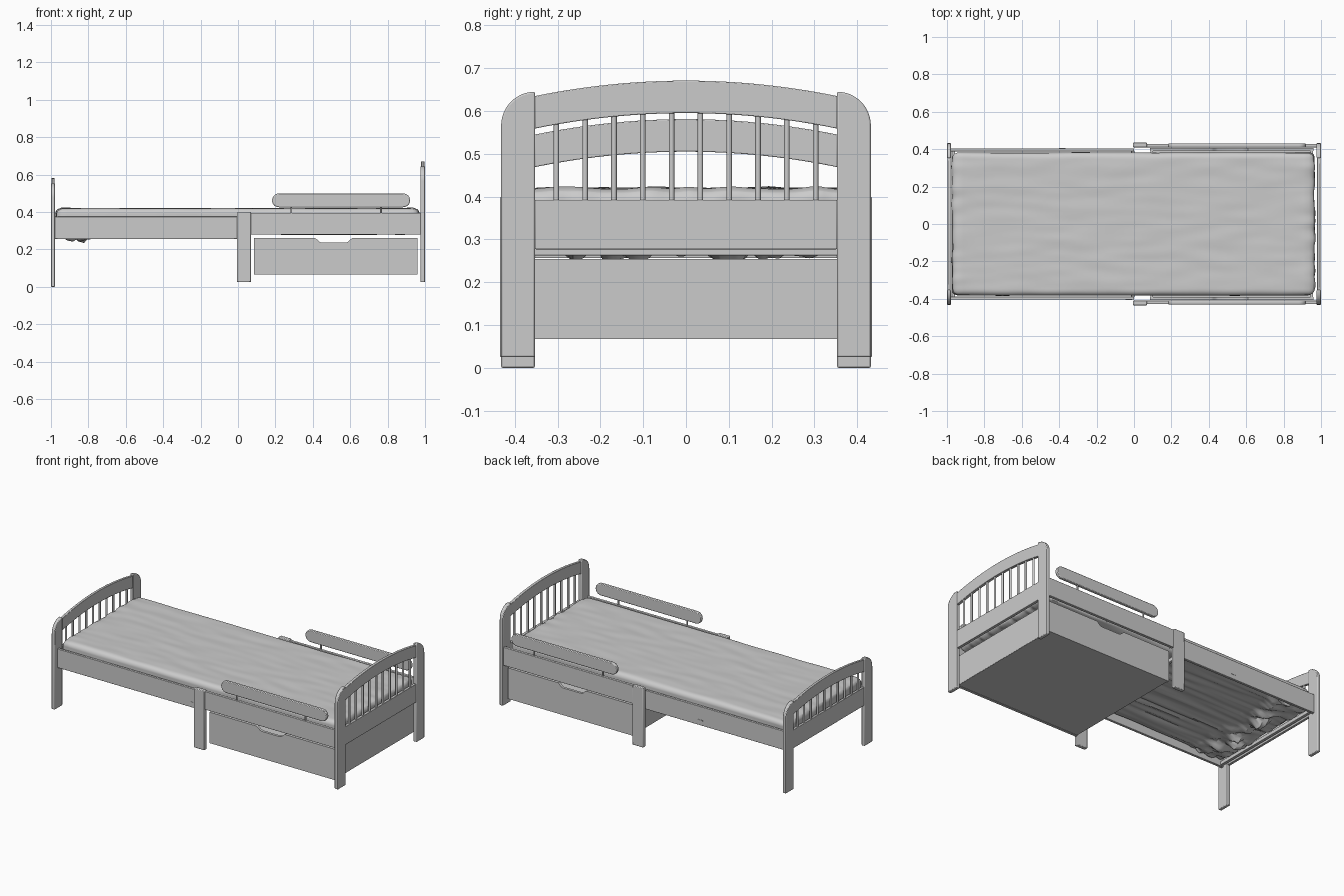
import bpy, bmesh, math
from mathutils import Vector, noise

if "Cube" in bpy.data.objects:
    bpy.data.objects.remove(bpy.data.objects["Cube"])

grey = bpy.data.materials.new("plain_grey")
grey.use_nodes = True
COLOUR = (0.6, 0.6, 0.6, 1)
grey.diffuse_color = COLOUR
grey.node_tree.nodes["Principled BSDF"].inputs["Base Color"].default_value = COLOUR


def finish(name, bm, bevel=0.0, smooth=False):
    bmesh.ops.recalc_face_normals(bm, faces=bm.faces[:])
    mesh = bpy.data.meshes.new(name)
    bm.to_mesh(mesh)
    bm.free()
    mesh.materials.append(grey)
    obj = bpy.data.objects.new(name, mesh)
    bpy.context.collection.objects.link(obj)
    if bevel:
        mod = obj.modifiers.new("soft_edges", "BEVEL")
        mod.width, mod.segments, mod.limit_method = bevel, 2, "ANGLE"
    if smooth:
        bpy.ops.object.select_all(action="DESELECT")
        obj.select_set(True)
        bpy.context.view_layer.objects.active = obj
        bpy.ops.object.shade_smooth_by_angle(angle=math.radians(35))
    return obj


def prism(name, outline, axis, start, end, bevel=0.002):
    """Extrude an outline, in (y, z) along x or in (x, z) along y."""
    bm = bmesh.new()
    place = (lambda p: (start, *p)) if axis == "x" else (lambda p: (p[0], start, p[1]))
    face = bm.faces.new([bm.verts.new(place(p)) for p in outline])
    new = bmesh.ops.extrude_face_region(bm, geom=[face])["geom"]
    step = Vector((end - start, 0, 0) if axis == "x" else (0, end - start, 0))
    bmesh.ops.translate(bm, vec=step, verts=[v for v in new if isinstance(v, bmesh.types.BMVert)])
    return finish(name, bm, bevel, True)


def box(name, x, y, z, bevel=0.002):
    return prism(name, [(x[0], z[0]), (x[1], z[0]), (x[1], z[1]), (x[0], z[1])], "y", *y, bevel)


def rod(name, x, y, z0, z1, radius):
    bm = bmesh.new()
    bmesh.ops.create_cone(bm, cap_ends=True, segments=12, radius1=radius, radius2=radius, depth=z1 - z0)
    bmesh.ops.translate(bm, vec=(x, y, (z0 + z1) / 2), verts=bm.verts[:])
    return finish(name, bm, 0, True)


def arc(cx, cz, r, a0, a1, n=12):
    return [(cx + r * math.cos(math.radians(a0 + (a1 - a0) * i / n)),
             cz + r * math.sin(math.radians(a0 + (a1 - a0) * i / n))) for i in range(n + 1)]


# End boards: rounded posts, arched rail, spindles and lower panel
INNER, OUTER = 0.353, 0.432


def end_board(name, x0, x1, foot, post_top, panel):
    r = OUTER - INNER
    mid = (x0 + x1) / 2
    crown = lambda y: 0.036 * (1 - (y / INNER) ** 2)
    for side, label in ((1, "back"), (-1, "front")):
        shape = [(INNER, foot), (OUTER, foot)] + arc(INNER, post_top - r, r, 0, 90)
        prism(f"{name}_{label}_post", [(side * y, z) for y, z in shape], "x", x0, x1, 0.004)
    ys = [INNER * (i / 12 - 1) for i in range(25)]
    low, high = post_top - 0.086, post_top - 0.01
    arch = [(y, low + crown(y)) for y in ys] + [(y, high + crown(y)) for y in reversed(ys)]
    prism(f"{name}_arched_rail", arch, "x", x0 + 0.003, x1 - 0.003)
    box(f"{name}_panel", (x0 + 0.003, x1 - 0.003), (-INNER, INNER), panel)
    for i in range(10):
        y = (i - 4.5) * 0.0673
        rod(f"{name}_spindle_{i + 1}", mid, y, panel[1] - 0.005, low + crown(y) + 0.005, 0.0065)


end_board("headboard", 0.976, 1.0, 0.025, 0.645, (0.277, 0.392))
end_board("footboard", -1.0, -0.978, 0.0, 0.555, (0.256, 0.372))

# Side pieces, the same front and back
for side, label in ((-1, "front"), (1, "back")):
    span = lambda a, b: (side * a, side * b)
    box(f"{label}_sliding_rail", (-0.98, 0.0), span(0.388, 0.404), (0.256, 0.375))
    box(f"{label}_fixed_rail", (0.06, 0.98), span(0.41, 0.428), (0.28, 0.395))
    box(f"{label}_middle_leg", (-0.005, 0.07), span(0.41, 0.435), (0.025, 0.4), 0.004)
    slot_x = -0.045 if side < 0 else -0.4
    box(f"{label}_rail_slot", (slot_x, slot_x + 0.035), span(0.403, 0.406), (0.284, 0.291), 0)
    # Guard rail with round ends, on two pegs
    r, mid = 0.037, 0.4625
    pill = arc(0.92 - r, mid, r, -90, 90) + arc(0.182 + r, mid, r, 90, 270)
    prism(f"{label}_guard_rail", pill, "y", *span(0.41, 0.43), 0.004)
    for i, x in enumerate((0.285, 0.765)):
        rod(f"{label}_guard_peg_{i + 1}", x, side * 0.42, 0.39, 0.43, 0.005)
    # Drawer face with a hand notch
    low, high, cut = 0.065, 0.26, 0.236
    face = [(0.085, low), (0.96, low), (0.96, high), (0.61, high), (0.6, 0.252), (0.588, 0.24), (0.575, cut),
            (0.45, cut), (0.437, 0.24), (0.425, 0.252), (0.412, high), (0.085, high)]
    prism(f"{label}_drawer_face", face, "y", *span(0.389, 0.405), 0)

# Drawer ends and floor
for label, x in (("inner", 0.088), ("outer", 0.944)):
    box(f"drawer_{label}_end", (x, x + 0.014), (-0.39, 0.39), (0.068, 0.254), 0)
box("drawer_floor", (0.088, 0.957), (-0.39, 0.39), (0.067, 0.077), 0)

# Cross bars joining the rails under the mattress
for label, x in (("foot", -0.975), ("middle", -0.015)):
    box(f"{label}_cross_bar", (x, x + 0.018), (-0.39, 0.39), (0.262, 0.285))

# Mattress: rounded block with a softly creased sheet, sagging at the foot
LOW, TOP, RADIUS = Vector((-0.972, -0.382, 0.285)), Vector((0.965, 0.382, 0.42)), 0.03
bm = bmesh.new()
bmesh.ops.create_cube(bm, size=1)
bmesh.ops.subdivide_edges(bm, edges=bm.edges[:], cuts=64, use_grid_fill=True)
for v in bm.verts:
    unit = v.co + Vector((0.5, 0.5, 0.5))
    p = Vector([LOW[i] + unit[i] * (TOP[i] - LOW[i]) for i in range(3)])
    core = Vector([min(max(p[i], LOW[i] + RADIUS), TOP[i] - RADIUS) for i in range(3)])
    out = (p - core).normalized()
    p = core + out * RADIUS
    near_end = max(0, abs(p.x) - 0.88) * 10
    p += out * noise.noise(Vector((p.x * 5, p.y * 18, p.z * 12))) * (0.003 + 0.006 * near_end)
    if out.z < -0.5:
        crease = noise.noise(Vector((p.x * 1.5, p.y * 32, 0)))
        sag = max(0, 1 - abs(p.x + 0.84) / 0.13)
        p.z += 0.012 * crease - sag * 0.075 * abs(noise.noise(Vector((p.x * 9, p.y * 9, 3)))) * 1.6
    v.co = p
finish("mattress", bm, 0, True)
